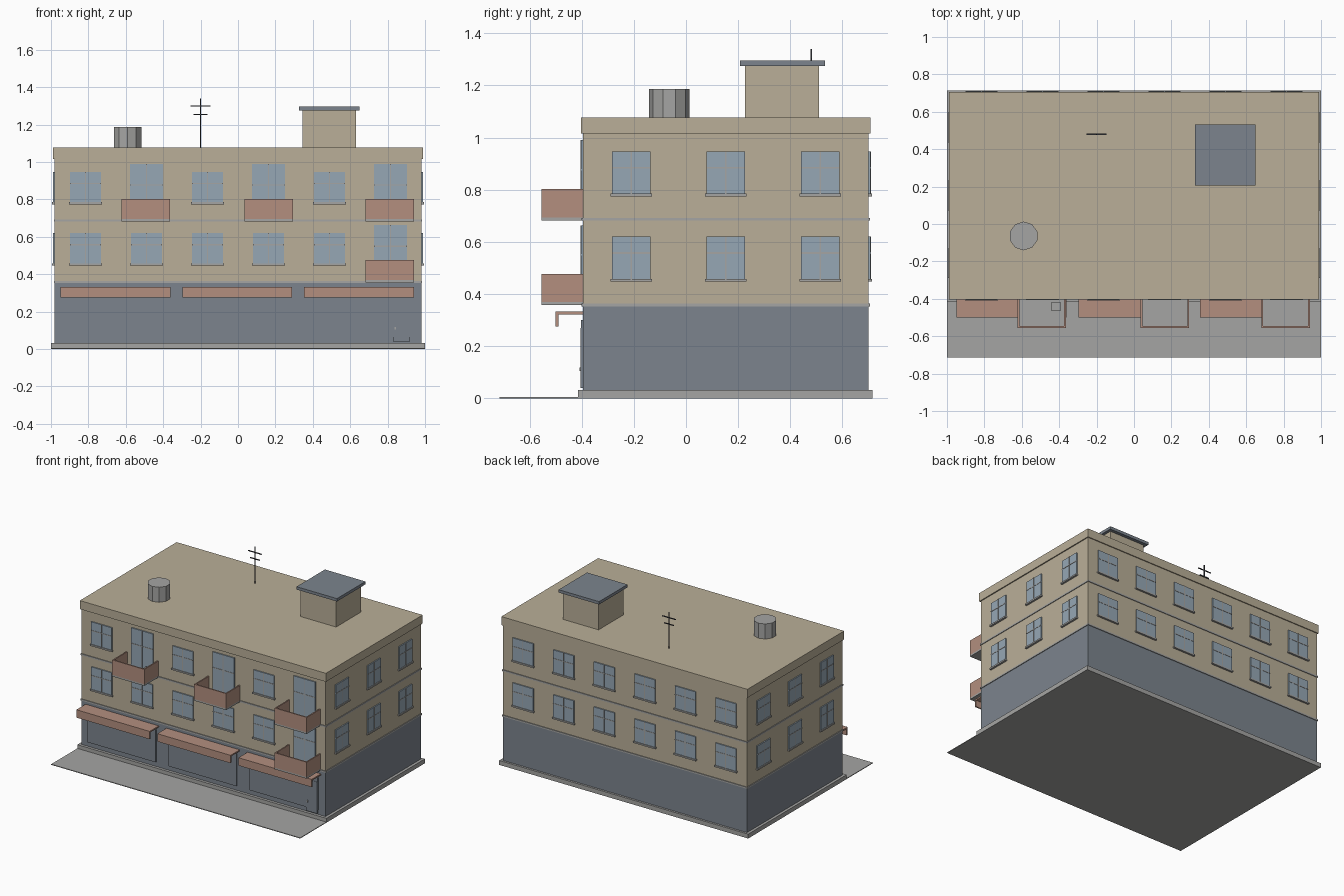
import bpy, math

if "Cube" in bpy.data.objects:
    bpy.data.objects.remove(bpy.data.objects["Cube"])


def material(name, rgb):
    """Material from an sRGB colour in 0-255, stored as linear."""
    m = bpy.data.materials.new(name)
    lin = [((c / 255 + 0.055) / 1.055) ** 2.4 for c in rgb]
    m.diffuse_color = (*lin, 1)
    m.use_nodes = True
    m.node_tree.nodes["Principled BSDF"].inputs["Base Color"].default_value = m.diffuse_color
    return m


WALL = material("beige_plaster", (186, 175, 152))
SLATE = material("slate_blue", (124, 132, 141))
GREY = material("concrete", (165, 165, 163))
GLASS = material("window_glass", (150, 167, 181))
CLAY = material("terracotta", (179, 143, 127))
METAL = material("dark_metal", (62, 64, 70))


def box(name, mat, x, y, z):
    """Box between (min, max) pairs on each axis."""
    verts = [(a, b, c) for a in x for b in y for c in z]
    faces = [(0, 1, 3, 2), (4, 6, 7, 5), (0, 4, 5, 1),
             (2, 3, 7, 6), (0, 2, 6, 4), (1, 5, 7, 3)]
    me = bpy.data.meshes.new(name)
    me.from_pydata(verts, [], faces)
    me.materials.append(mat)
    ob = bpy.data.objects.new(name, me)
    bpy.context.collection.objects.link(ob)
    return ob


X, Y0, Y1 = 0.98, -0.395, 0.70          # outer wall planes
TOP = 1.077                             # roof height


def wall_box(name, mat, side, u, z, out):
    """Box standing proud of a wall; u runs along that wall."""
    if side == "front":
        return box(name, mat, u, (Y0 - out, Y0 + 0.005), z)
    if side == "back":
        return box(name, mat, u, (Y1 - 0.005, Y1 + out), z)
    if side == "right":
        return box(name, mat, (X - 0.005, X + out), u, z)
    return box(name, mat, (-X - out, -X + 0.005), u, z)


def window(side, c, w, z0, z1, sill=True):
    """Glazed window with a cross of bars and an optional sill."""
    wall_box("window_" + side, GLASS, side, (c - w / 2, c + w / 2), (z0, z1), 0.008)
    bar = z0 + (z1 - z0) * 0.62
    wall_box("window_mullion", GREY, side, (c - 0.003, c + 0.003), (z0, z1), 0.010)
    wall_box("window_transom", GREY, side, (c - w / 2, c + w / 2), (bar - 0.003, bar + 0.003), 0.010)
    if sill:
        wall_box("window_sill", GREY, side, (c - w / 2 - 0.006, c + w / 2 + 0.006),
                 (z0 - 0.008, z0 + 0.003), 0.014)


# Pavement, plinth and main storeys
box("pavement", GREY, (-1, 1), (-0.715, -0.415), (0, 0.005))
box("plinth", GREY, (-1, 1), (-0.415, 0.715), (0, 0.032))
box("ground_floor", SLATE, (-X, X), (Y0, Y1), (0.032, 0.352))
box("upper_floors", WALL, (-X, X), (Y0, Y1), (0.352, 1.02))
box("parapet", WALL, (-0.988, 0.988), (Y0 - 0.008, Y1 + 0.007), (1.015, TOP))
for z in (0.352, 0.681):
    box("floor_band", GREY, (-X - 0.005, X + 0.005), (Y0 - 0.005, Y1 + 0.005), (z, z + 0.011))

# Windows and balcony doors
columns = [-0.815 + 0.326 * i for i in range(6)]
for floor, z0 in enumerate((0.455, 0.782)):
    for i, c in enumerate(columns):
        window("back", c, 0.165, z0, z0 + 0.165)
        if i == 5 or (floor and i % 2):
            window("front", c, 0.175, z0 - 0.09, z0 + 0.208, sill=False)
        else:
            window("front", c, 0.165, z0, z0 + 0.165)
    for c in (-0.21, 0.153, 0.515):
        for side in ("left", "right"):
            window(side, c, 0.148, z0, z0 + 0.165)


def balcony(c, z):
    """Concrete slab with a thin solid rail on three sides."""
    a, b, t, f = c - 0.129, c + 0.129, 0.009, -0.555
    box("balcony_slab", GREY, (a, b), (f, Y0), (z, z + 0.012))
    rail = (z + 0.012, z + 0.12)
    box("balcony_front", CLAY, (a, b), (f, f + t), rail)
    box("balcony_side", CLAY, (a, a + t), (f + t, Y0), rail)
    box("balcony_side", CLAY, (b - t, b), (f + t, Y0), rail)


for c, z in ((-0.493, 0.682), (0.165, 0.682), (0.811, 0.682), (0.811, 0.357)):
    balcony(c, z)
box("balcony_planter", GREY, (-0.445, -0.39), (-0.463, -0.42), (0.694, 0.75))

# Shopfronts with awnings
for c in (-0.654, -0.004, 0.648):
    a, b = c - 0.294, c + 0.294
    box("awning_top", CLAY, (a, b), (-0.50, Y0), (0.322, 0.332))
    box("awning_valance", CLAY, (a, b), (-0.50, -0.49), (0.275, 0.322))
    wall_box("shopfront", SLATE, "front", (a + 0.02, b - 0.02), (0.065, 0.30), 0.008)
wall_box("shop_door", SLATE, "front", (0.83, 0.92), (0.04, 0.27), 0.010)
wall_box("door_handle", GREY, "front", (0.838, 0.846), (0.105, 0.118), 0.014)

# Roof stair house
box("stair_house", WALL, (0.345, 0.63), (0.226, 0.51), (TOP, 1.277))
box("stair_house_roof", SLATE, (0.325, 0.65), (0.207, 0.533), (1.275, 1.296))

# Ten-sided water tank
bpy.ops.mesh.primitive_cylinder_add(vertices=10, radius=0.077, depth=0.11,
                                    location=(-0.59, -0.064, TOP + 0.054))
tank = bpy.context.object
tank.name = "water_tank"
tank.data.materials.append(GREY)

# Aerial
box("aerial_mast", METAL, (-0.203, -0.197), (0.477, 0.483), (TOP, 1.34))
for z, h in ((1.30, 0.053), (1.253, 0.038)):
    box("aerial_bar", METAL, (-0.2 - h, -0.2 + h), (0.477, 0.483), (z - 0.003, z + 0.003))
